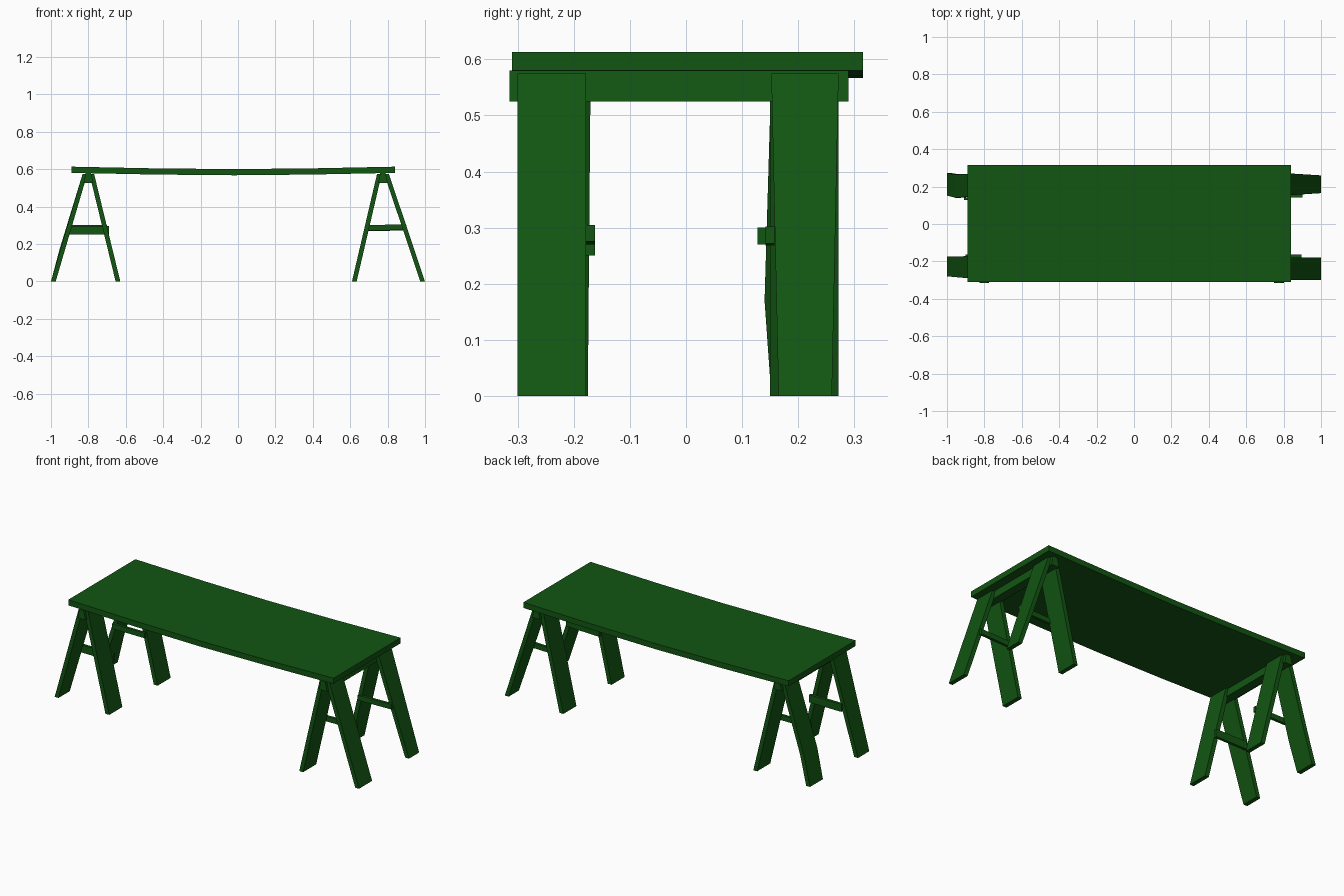
import bpy, bmesh

if "Cube" in bpy.data.objects:
    bpy.data.objects.remove(bpy.data.objects["Cube"])

green = bpy.data.materials.new("dark_green_paint")
green.diffuse_color = (0.006, 0.09, 0.006, 1)
green.use_nodes = True
green.node_tree.nodes["Principled BSDF"].inputs["Base Color"].default_value = green.diffuse_color


def loft(name, rings):
    """Closed solid through a list of matching cross-sections."""
    bm = bmesh.new()
    rows = [[bm.verts.new(p) for p in ring] for ring in rings]
    n = len(rows[0])
    for a, b in zip(rows, rows[1:]):
        for i in range(n):
            j = (i + 1) % n
            bm.faces.new((a[i], a[j], b[j], b[i]))
    bm.faces.new(rows[0])
    bm.faces.new(rows[-1])
    bmesh.ops.recalc_face_normals(bm, faces=bm.faces)
    mesh = bpy.data.meshes.new(name)
    bm.to_mesh(mesh)
    bm.free()
    mesh.materials.append(green)
    obj = bpy.data.objects.new(name, mesh)
    bpy.context.collection.objects.link(obj)
    return obj


# Plank top, sagging towards the middle
sag = [(-0.89, 0), (-0.45, 0.009), (-0.02, 0.013), (0.40, 0.009), (0.84, 0)]
loft("table_top", [[(x, y, z - s) for y, z in
                    ((-0.31, 0.58), (0.315, 0.58), (0.315, 0.613), (-0.31, 0.613))]
                   for x, s in sag])


# Leg board: sections of (z, x centre, y min, y max)
def leg(name, sections, t=0.0125):
    loft(name, [[(x - t, y0, z), (x + t, y0, z), (x + t, y1, z), (x - t, y1, z)]
                for z, x, y0, y1 in sections])


front, back = (-0.30, -0.178), (0.15, 0.272)
TOP = 0.575
leg("left_outer_front_leg", [(0, -0.987, -0.28, -0.175), (TOP, -0.818, -0.295, -0.17)])
leg("left_outer_back_leg", [(0, -0.987, 0.152, 0.272), (0.17, -0.942, 0.14, 0.265),
                            (TOP, -0.818, 0.152, 0.272)])
leg("left_inner_front_leg", [(0, -0.642, *front), (TOP, -0.782, *front)])
leg("left_inner_back_leg", [(0, -0.642, *back), (TOP, -0.782, *back)])
leg("right_outer_front_leg", [(0, 0.987, *front), (TOP, 0.794, *front)])
leg("right_outer_back_leg", [(0, 0.987, 0.165, 0.26), (TOP, 0.794, 0.152, 0.272)])
leg("right_inner_front_leg", [(0, 0.622, *front), (TOP, 0.756, *front)])
leg("right_inner_back_leg", [(0, 0.622, *back), (TOP, 0.756, *back)])

# Wedge-shaped trestle beams
for side, x in (("left", -0.80), ("right", 0.775)):
    loft(side + "_beam", [[(x - 0.026, y, 0.525), (x + 0.026, y, 0.525),
                           (x + 0.014, y, 0.58), (x - 0.014, y, 0.58)]
                          for y in (-0.315, 0.29)])

# Cross braces on the inner faces: x ends, y start, bottom height at each end
for name, x0, x1, y, z0, z1, h in (
        ("left_front_brace", -0.90, -0.69, -0.178, 0.25, 0.25, 0.045),
        ("left_back_brace", -0.91, -0.70, 0.127, 0.27, 0.27, 0.03),
        ("right_front_brace", 0.68, 0.895, -0.178, 0.27, 0.275, 0.03),
        ("right_back_brace", 0.68, 0.90, 0.142, 0.268, 0.272, 0.03)):
    loft(name, [[(x, y, z), (x, y + 0.016, z), (x, y + 0.016, z + h), (x, y, z + h)]
                for x, z in ((x0, z0), (x1, z1))])
